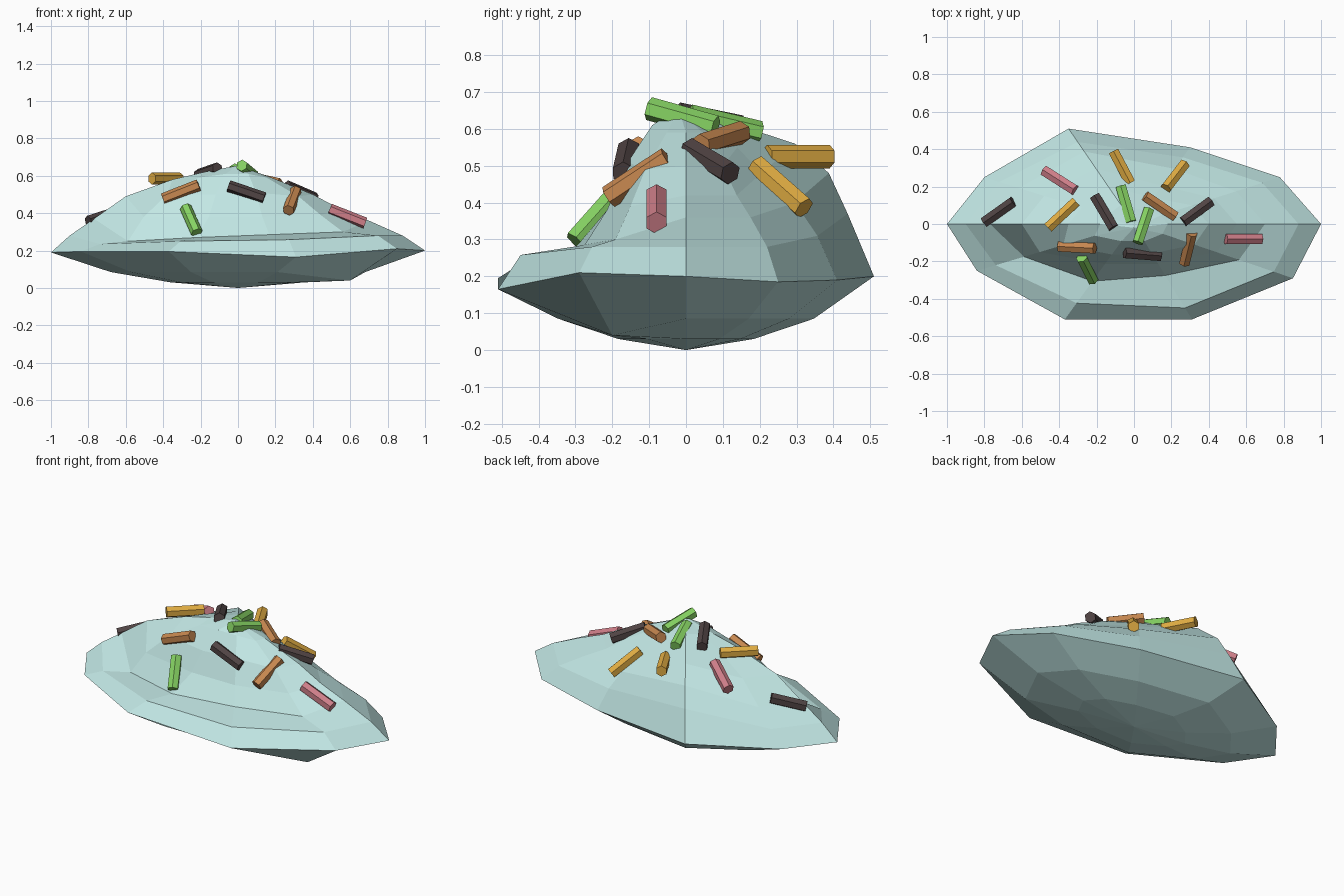
import bpy, bmesh
from mathutils import Vector

if "Cube" in bpy.data.objects:
    bpy.data.objects.remove(bpy.data.objects["Cube"])


def material(name, rgb):
    m = bpy.data.materials.new(name)
    m.diffuse_color = (*rgb, 1)
    m.use_nodes = True
    m.node_tree.nodes["Principled BSDF"].inputs["Base Color"].default_value = m.diffuse_color
    return m


MINT = material("mint", (0.54, 0.80, 0.78))
COLOURS = {
    "green": material("green", (0.24, 0.65, 0.125)),
    "pink": material("pink", (0.62, 0.21, 0.25)),
    "yellow": material("yellow", (0.74, 0.41, 0.055)),
    "caramel": material("caramel", (0.57, 0.245, 0.08)),
    "dark": material("dark_brown", (0.08, 0.057, 0.057)),
}


def finish(bm, name, mat):
    bmesh.ops.recalc_face_normals(bm, faces=bm.faces)
    me = bpy.data.meshes.new(name)
    bm.to_mesh(me)
    bm.free()
    me.materials.append(mat)
    ob = bpy.data.objects.new(name, me)
    bpy.context.collection.objects.link(ob)
    return ob


# Icing: radial profiles (share of rim radius, height), from rim to peak
LEFT = [(.90, .28), (.77, .37), (.60, .49), (.35, .58), (.18, .62)]
RIGHT = [(.88, .28), (.70, .36), (.55, .42), (.40, .50), (.18, .59)]
BACK = [(.86, .37), (.76, .48), (.58, .56), (.40, .59), (.20, .63)]
BACK_R = [(.87, .31), (.72, .40), (.50, .48), (.34, .55), (.18, .60)]
FRONT = [(.88, .258), (.54, .285), (.42, .38), (.31, .51), (.18, .61)]
FRONT_2 = [(.83, .25), (.60, .27), (.42, .38), (.32, .50), (.18, .61)]
FRONT_L = [(.88, .235), (.70, .25), (.60, .38), (.45, .50), (.25, .59)]
FRONT_R = [(.88, .28), (.66, .30), (.52, .39), (.38, .49), (.18, .59)]
RIM = [
    ((-1, 0, .19), LEFT), ((-.80, .25, .19), LEFT), ((-.35, .51, .20), BACK),
    ((.30, .41, .19), BACK_R), ((.78, .25, .185), RIGHT), ((1, 0, .20), RIGHT),
    ((.85, -.29, .21), FRONT_R), ((.31, -.51, .165), FRONT),
    ((-.37, -.51, .195), FRONT_2), ((-.84, -.25, .195), FRONT_L),
]
UNDERSIDE = [(.36, .03), (.68, .085)]

bm = bmesh.new()
rings = [[bm.verts.new((x * s, y * s, z)) for (x, y, _), _p in RIM] for s, z in UNDERSIDE]
rings[1][6].co = (.60, -.20, .04)   # the underside sags at the front right
rings.append([bm.verts.new(p) for p, _p in RIM])
for i in range(5):
    rings.append([bm.verts.new((p[0] * prof[i][0], p[1] * prof[i][0], prof[i][1]))
                  for p, prof in RIM])
n = len(RIM)
for lo, hi in zip(rings, rings[1:]):
    for k in range(n):
        j = (k + 1) % n
        bm.faces.new((lo[k], lo[j], hi[j], hi[k]))
base, peak = bm.verts.new((0, 0, 0)), bm.verts.new((0, -.02, .655))
for k in range(n):
    j = (k + 1) % n
    bm.faces.new((base, rings[0][j], rings[0][k]))
    bm.faces.new((peak, rings[-1][k], rings[-1][j]))
finish(bm, "icing", MINT)

# Sprinkles: six-sided rods between two end points
SPRINKLES = [
    ("dark", (-.80, .01, .355), (-.645, .12, .405)),
    ("pink", (-.48, .285, .475), (-.315, .18, .55)),
    ("yellow", (-.46, -.02, .585), (-.31, .12, .585)),
    ("dark", (-.21, .15, .605), (-.11, -.02, .64)),
    ("yellow", (-.11, .39, .525), (-.02, .22, .525)),
    ("yellow", (.17, .19, .50), (.27, .32, .385)),
    ("green", (-.07, .20, .59), (-.015, .01, .635)),
    ("green", (.02, -.10, .655), (.08, .08, .605)),
    ("caramel", (.06, .15, .59), (.22, .04, .555)),
    ("dark", (.26, .01, .545), (.41, .12, .48)),
    ("pink", (.49, -.08, .42), (.68, -.08, .345)),
    ("caramel", (.27, -.21, .415), (.31, -.05, .52)),
    ("dark", (-.05, -.155, .545), (.14, -.17, .48)),
    ("caramel", (-.40, -.12, .475), (-.21, -.13, .55)),
    ("green", (-.28, -.18, .43), (-.22, -.30, .295)),
]
for i, (col, a, b) in enumerate(SPRINKLES):
    a, b = Vector(a), Vector(b)
    bm = bmesh.new()
    bmesh.ops.create_cone(bm, cap_ends=True, segments=6, radius1=.032,
                          radius2=.032, depth=(b - a).length)
    ob = finish(bm, f"sprinkle_{col}_{i + 1}", COLOURS[col])
    ob.location = (a + b) / 2
    ob.rotation_mode = "QUATERNION"
    ob.rotation_quaternion = (b - a).to_track_quat("Z", "Y")
